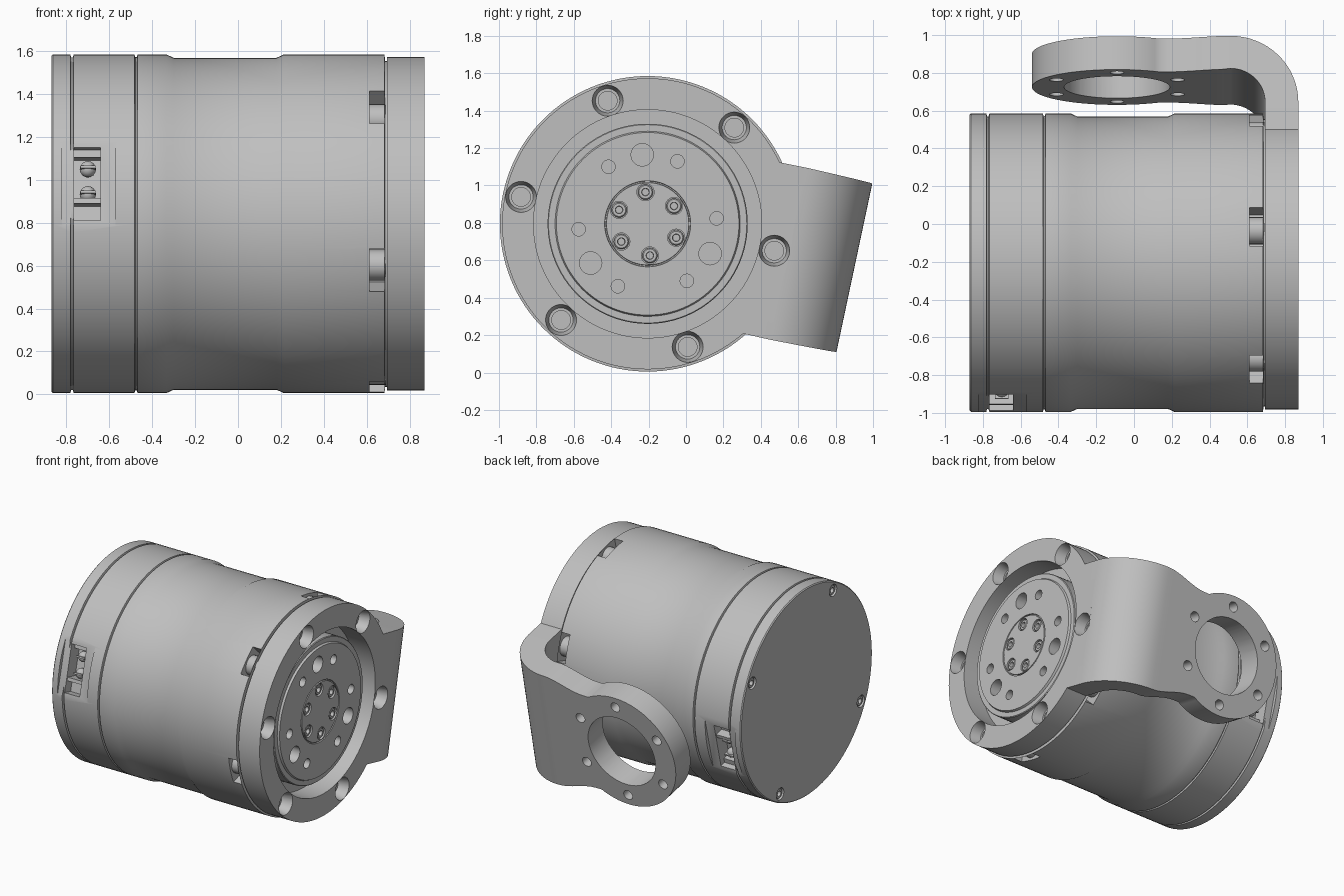
import bpy, bmesh
from math import sin, cos, pi, radians, sqrt
from mathutils import Matrix, Vector

if "Cube" in bpy.data.objects:
    bpy.data.objects.remove(bpy.data.objects["Cube"])

CENTRE = Vector((0, -0.205, 0.795))   # motor axis runs along x through here

grey = bpy.data.materials.new("machined_grey")
grey.use_nodes = True
grey.diffuse_color = (0.52, 0.52, 0.52, 1)
grey.node_tree.nodes["Principled BSDF"].inputs["Base Color"].default_value = (0.52, 0.52, 0.52, 1)


def polar(r, deg):
    return r * cos(radians(deg)), r * sin(radians(deg))


def lathe(bm, profile, y=0, z=0, segs=24, closed=False):
    """Spin (x, radius) points round a line parallel to x."""
    rings = []
    for x, r in profile:
        n = segs if r > 0 else 1
        rings.append([bm.verts.new((x, y + r * cos(2 * pi * i / segs), z + r * sin(2 * pi * i / segs)))
                      for i in range(n)])
    pairs = list(zip(rings, rings[1:]))
    if closed:
        pairs.append((rings[-1], rings[0]))
    for a, b in pairs:
        for i in range(segs):
            j = (i + 1) % segs
            if len(a) == 1:
                bm.faces.new((a[0], b[i], b[j]))
            elif len(b) == 1:
                bm.faces.new((a[i], a[j], b[0]))
            else:
                bm.faces.new((a[i], a[j], b[j], b[i]))


def rod(bm, x0, x1, r, y=0, z=0, segs=24):
    lathe(bm, [(x0, 0), (x0, r), (x1, r), (x1, 0)], y, z, segs)


def screw(bm, x, out, r, y, z):
    """Socket head whose top sits at x and faces the out direction."""
    pts = [(-0.06, 0), (-0.06, r), (-0.006, r), (0, r * 0.85), (0, r * 0.5), (-0.025, r * 0.45), (-0.025, 0)]
    lathe(bm, [(x + out * d, s) for d, s in pts], y, z, 18)


def box(bm, xs, radial, tangent, deg):
    """Box placed by x, distance from the axis and sideways span, turned about the axis."""
    lo, hi = Vector((xs[0], radial[0], tangent[0])), Vector((xs[1], radial[1], tangent[1]))
    m = Matrix.Rotation(radians(deg), 4, 'X') @ Matrix.Translation((lo + hi) / 2)
    bmesh.ops.create_cube(bm, size=1, matrix=m @ Matrix.Diagonal((*(hi - lo), 1)))


def make(name, bm, turn=0):
    bmesh.ops.recalc_face_normals(bm, faces=bm.faces)
    mesh = bpy.data.meshes.new(name)
    bm.transform(Matrix.Translation(CENTRE) @ Matrix.Rotation(radians(turn), 4, 'X'))
    bm.to_mesh(mesh)
    bm.free()
    ob = bpy.data.objects.new(name, mesh)
    bpy.context.collection.objects.link(ob)
    mesh.materials.append(grey)
    return ob


def activate(ob):
    bpy.ops.object.select_all(action='DESELECT')
    ob.select_set(True)
    bpy.context.view_layer.objects.active = ob


def cut(targets, cutter):
    cutter.hide_render = True
    for ob in targets:
        activate(ob)
        mod = ob.modifiers.new("cut", 'BOOLEAN')
        mod.operation, mod.solver, mod.object = 'DIFFERENCE', 'EXACT', cutter
        bpy.ops.object.modifier_apply(modifier=mod.name)
    bpy.data.objects.remove(cutter)


SIXTHS = range(0, 360, 60)
PORTS = (166, 346)
CAP_SCREWS = [polar(0.725, 26 + a) for a in range(0, 360, 90)]
HUB_SCREWS = [polar(0.17, 94 + a) for a in SIXTHS]

# Motor housing with seams and a slightly slimmer waist
bm = bmesh.new()
lathe(bm, [(-0.87, 0), (-0.87, 0.783), (-0.863, 0.79), (-0.782, 0.79), (-0.778, 0.775),
           (-0.77, 0.775), (-0.766, 0.79), (-0.483, 0.79), (-0.479, 0.778), (-0.472, 0.778),
           (-0.468, 0.79), (-0.335, 0.79), (-0.3, 0.774), (0.18, 0.774), (0.215, 0.79),
           (0.683, 0.79), (0.686, 0.76), (0.7, 0.76), (0.7, 0)], segs=128)
housing = make("motor_housing", bm)

# Cable port flats, bolt notches and cap screw pits
bm = bmesh.new()
for a in PORTS:
    box(bm, (-0.82, -0.57), (0.764, 0.9), (-0.26, 0.26), a)
for a in SIXTHS:
    box(bm, (0.612, 0.683), (0.62, 0.9), (-0.105, 0.105), 16 + a)
for y, z in CAP_SCREWS:
    rod(bm, -0.9, -0.84, 0.045, y, z)
cut([housing], make("housing_cutter", bm))

# Cable port pockets
bm = bmesh.new()
for a in PORTS:
    box(bm, (-0.765, -0.64), (0.66, 0.9), (-0.175, 0.175), a)
cut([housing], make("pocket_cutter", bm))

# Connectors inside the pockets
bm = bmesh.new()
for a in PORTS:
    box(bm, (-0.765, -0.64), (0.65, 0.755), (0.065, 0.09), a)
    box(bm, (-0.765, -0.64), (0.65, 0.69), (0.09, 0.175), a)
    box(bm, (-0.765, -0.64), (0.65, 0.72), (-0.175, -0.14), a)
    for t in (-0.09, 0.03):
        m = Matrix.Rotation(radians(a), 4, 'X') @ Matrix.Translation((-0.7, 0.69, t)) @ Matrix.Rotation(pi / 2, 4, 'X')
        m = m @ Matrix.Rotation(pi / 2, 4, 'Y') @ Matrix.Rotation(pi / 2, 4, 'X')
        bmesh.ops.create_uvsphere(bm, u_segments=16, v_segments=8, radius=0.038, matrix=m)
        box(bm, (-0.735, -0.665), (0.66, 0.735), (t - 0.006, t + 0.006), a)
connectors = make("cable_connectors", bm)

# Clamp bolts in the notches
bm = bmesh.new()
for a in SIXTHS:
    rod(bm, 0.605, 0.69, 0.072, *polar(0.7, 16 + a))
clamp_bolts = make("clamp_bolts", bm)

# End cap screws
bm = bmesh.new()
for y, z in CAP_SCREWS:
    screw(bm, -0.862, -1, 0.04, y, z)
cap_screws = make("end_cap_screws", bm)

# Output flange inside the bracket ring
bm = bmesh.new()
lathe(bm, [(0.68, 0), (0.68, 0.535), (0.815, 0.535), (0.82, 0.53), (0.82, 0.495), (0.835, 0.488),
           (0.835, 0.23), (0.825, 0.228), (0.825, 0.222), (0.835, 0.22), (0.835, 0)], segs=96)
flange = make("output_flange", bm)
bm = bmesh.new()
for a in (94.5, 214.5, 334.5):
    rod(bm, 0.74, 0.9, 0.06, *polar(0.37, a))
    for side in (-30, 30):
        rod(bm, 0.74, 0.9, 0.036, *polar(0.37, a + side))
for y, z in HUB_SCREWS:
    rod(bm, 0.8, 0.9, 0.046, y, z)
cut([flange], make("flange_cutter", bm))

bm = bmesh.new()
for y, z in HUB_SCREWS:
    screw(bm, 0.83, 1, 0.041, y, z)
hub_screws = make("hub_screws", bm)

# Bracket ring
bm = bmesh.new()
lathe(bm, [(0.694, 0.61), (0.694, 0.778), (0.87, 0.778), (0.87, 0.61)], segs=128, closed=True)
ring = make("bracket_ring", bm)

# Bracket arm: strip that leaves the ring, bends back and ends in a round lobe
stations = [((0.87, 0.616), (0.694, 0.616), 0.468), ((0.87, 0.77), (0.694, 0.77), 0.47)]
for k in range(1, 17):
    t = k / 16 * pi / 2
    stations.append(((0.51 + 0.36 * cos(t), 0.77 + 0.36 * sin(t)),
                     (0.51 + 0.184 * cos(t), 0.77 + 0.184 * sin(t)), 0.47 - 0.01 * k / 16))
for k in range(1, 9):
    s = k / 8
    x = 0.51 - 0.33 * s
    stations.append(((x, 1.13), (x, 0.95), 0.46 - 0.07 * s * s * (3 - 2 * s)))
for k in range(0, 33):
    t = pi / 3 + (pi * 0.995 - pi / 3) * k / 32
    x = -0.09 + 0.45 * cos(t)
    stations.append(((x, 1.13), (x, 0.95), 0.45 * sin(t)))
bm = bmesh.new()
loops = []
for outer, inner, half in stations:
    loops.append([bm.verts.new((*p, v)) for p, v in
                  ((outer, -half), (outer, half), (inner, half), (inner, -half))])
for a, b in zip(loops, loops[1:]):
    for i in range(4):
        j = (i + 1) % 4
        bm.faces.new((a[i], a[j], b[j], b[i]))
bm.faces.new(loops[0])
bm.faces.new(loops[-1])
arm = make("bracket_arm", bm, -12)

# Countersunk ring bolt holes
bm = bmesh.new()
for a in SIXTHS:
    y, z = polar(0.692, 48 + a)
    lathe(bm, [(0.6, 0), (0.6, 0.05), (0.79, 0.05), (0.79, 0.065), (0.88, 0.085), (0.88, 0)], y, z, 32)
cut([ring, arm], make("ring_hole_cutter", bm))

# Lobe bore and its six bolt holes
bm = bmesh.new()
for r, spots, segs in ((0.28, [(0, 0)], 64), (0.037, [polar(0.37, 30 + a) for a in SIXTHS], 20)):
    for x, v in spots:
        m = Matrix.Translation((x - 0.09, 1.04, v)) @ Matrix.Rotation(pi / 2, 4, 'X')
        bmesh.ops.create_cone(bm, cap_ends=True, segments=segs, radius1=r, radius2=r, depth=0.4, matrix=m)
cut([arm], make("lobe_cutter", bm, -12))

for ob in (housing, connectors, clamp_bolts, cap_screws, flange, hub_screws, ring, arm):
    activate(ob)
    bpy.ops.object.shade_smooth_by_angle(angle=radians(30))
